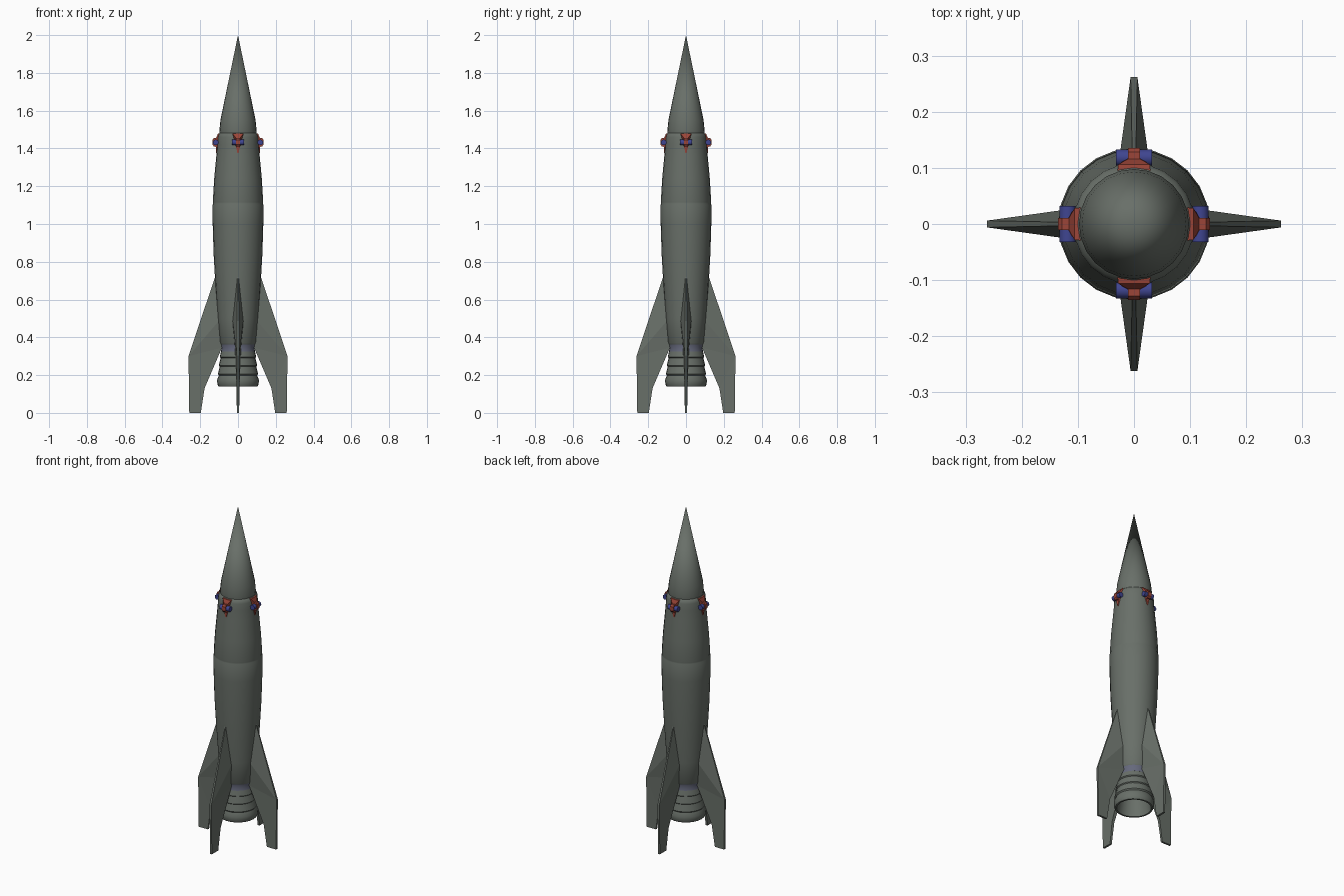
import bpy, bmesh
from math import radians, cos, sin, pi
from mathutils import Matrix, Vector

if "Cube" in bpy.data.objects:
    bpy.data.objects.remove(bpy.data.objects["Cube"])

SIDES = 24

def mat(name, col):
    m = bpy.data.materials.new(name)
    m.diffuse_color = (*col, 1)
    m.use_nodes = True
    m.node_tree.nodes["Principled BSDF"].inputs["Base Color"].default_value = m.diffuse_color
    return m

HULL = mat("hull_grey_green", (0.14, 0.16, 0.14))
RED = mat("bracket_red", (0.33, 0.06, 0.04))
BLUE = mat("thruster_blue", (0.05, 0.06, 0.28))
COLLAR = mat("collar_blue_grey", (0.13, 0.14, 0.2))

def finish(name, bm, material, angle=None):
    bmesh.ops.recalc_face_normals(bm, faces=bm.faces)
    me = bpy.data.meshes.new(name)
    bm.to_mesh(me)
    bm.free()
    ob = bpy.data.objects.new(name, me)
    bpy.context.collection.objects.link(ob)
    me.materials.append(material)
    if angle:
        bpy.ops.object.select_all(action='DESELECT')
        ob.select_set(True)
        bpy.context.view_layer.objects.active = ob
        bpy.ops.object.shade_smooth_by_angle(angle=radians(angle))
    return ob

def lathe(name, profile, material, angle=30):
    """Revolve (radius, z) points around the z axis."""
    bm = bmesh.new()
    rings = []
    for r, z in profile:
        if r == 0:
            rings.append([bm.verts.new((0, 0, z))] * SIDES)
        else:
            rings.append([bm.verts.new((r * cos(2 * pi * i / SIDES), r * sin(2 * pi * i / SIDES), z))
                          for i in range(SIDES)])
    for a, b in zip(rings, rings[1:]):
        for i in range(SIDES):
            j = (i + 1) % SIDES
            bm.faces.new(list(dict.fromkeys((a[i], a[j], b[j], b[i]))))
    return finish(name, bm, material, angle)

def plate(name, points, faces, material, turn):
    """Mirrored solid: points are (radial, z, half thickness), faces index one side."""
    bm = bmesh.new()
    sides = [[bm.verts.new((r, s * t, z)) for r, z, t in points] for s in (1, -1)]
    count = {}
    for f in faces:
        for side in sides:
            bm.faces.new([side[i] for i in f])
        for e in zip(f, f[1:] + f[:1]):
            count.setdefault(tuple(sorted(e)), []).append(e)
    for a, b in (e[0] for e in count.values() if len(e) == 1):   # rim
        bm.faces.new((sides[0][a], sides[0][b], sides[1][b], sides[1][a]))
    bm.transform(Matrix.Rotation(turn, 4, 'Z'))
    return finish(name, bm, material)

# Hull, with a shallow seam and rounded shoulder
lathe("hull", [(0, 0.36), (0.09, 0.36), (0.096, 0.37), (0.108, 0.5), (0.12, 0.68), (0.129, 0.84),
               (0.134, 1.0), (0.135, 1.1), (0.132, 1.108), (0.132, 1.116), (0.133, 1.124),
               (0.126, 1.24), (0.115, 1.36), (0.11, 1.42), (0.108, 1.46), (0.104, 1.475),
               (0.096, 1.483), (0, 1.483)], HULL)

# Nose cone
lathe("nose_cone", [(0, 1.475), (0.096, 1.475), (0.098, 1.5), (0.093, 1.55), (0, 2.0)], HULL)

# Engine collar and stepped hollow nozzle
lathe("engine_collar", [(0, 0.365), (0.092, 0.365), (0.087, 0.345), (0.09, 0.325), (0, 0.325)], COLLAR)
lathe("nozzle", [(0, 0.345), (0.085, 0.345), (0.097, 0.295), (0.092, 0.29), (0.102, 0.25),
                 (0.097, 0.245), (0.107, 0.205), (0.101, 0.198), (0.111, 0.175), (0.109, 0.15),
                 (0.104, 0.14), (0.094, 0.14), (0.092, 0.16), (0.075, 0.27), (0, 0.31)], HULL)

FIN = [(0.118, 0.73, 0.003), (0.262, 0.30, 0.006), (0.258, 0.0, 0.006), (0.197, 0.0, 0.006),
       (0.177, 0.13, 0.008), (0.085, 0.345, 0.016), (0.09, 0.5, 0.03)]
FIN_FACES = [(0, 1, 6), (1, 5, 6), (1, 4, 5), (1, 2, 3, 4)]
ROOT = [(0.09, 1.48, 0.03), (0.106, 1.478, 0.028), (0.116, 1.455, 0.011),
        (0.118, 1.41, 0.011), (0.116, 1.375, 0.003), (0.09, 1.375, 0.003)]
ARM = [(0.1, 1.455, 0.011), (0.128, 1.455, 0.011), (0.135, 1.445, 0.011),
       (0.135, 1.42, 0.011), (0.128, 1.41, 0.011), (0.1, 1.41, 0.011)]

for k in range(4):
    turn = k * pi / 2
    # Fin, bracket root and bracket arm
    plate(f"fin_{k + 1}", FIN, FIN_FACES, HULL, turn)
    plate(f"bracket_root_{k + 1}", ROOT, [(0, 1, 2, 3, 4, 5)], RED, turn)
    plate(f"bracket_arm_{k + 1}", ARM, [(0, 1, 2, 3, 4, 5)], RED, turn)
    # Sideways thruster barrel
    bm = bmesh.new()
    bmesh.ops.create_cone(bm, cap_ends=True, segments=12, radius1=0.015, radius2=0.015, depth=0.064)
    bm.transform(Matrix.Rotation(turn, 4, 'Z') @ Matrix.Translation((0.118, 0, 1.432))
                 @ Matrix.Rotation(pi / 2, 4, 'X'))
    finish(f"thruster_{k + 1}", bm, BLUE, 40)
